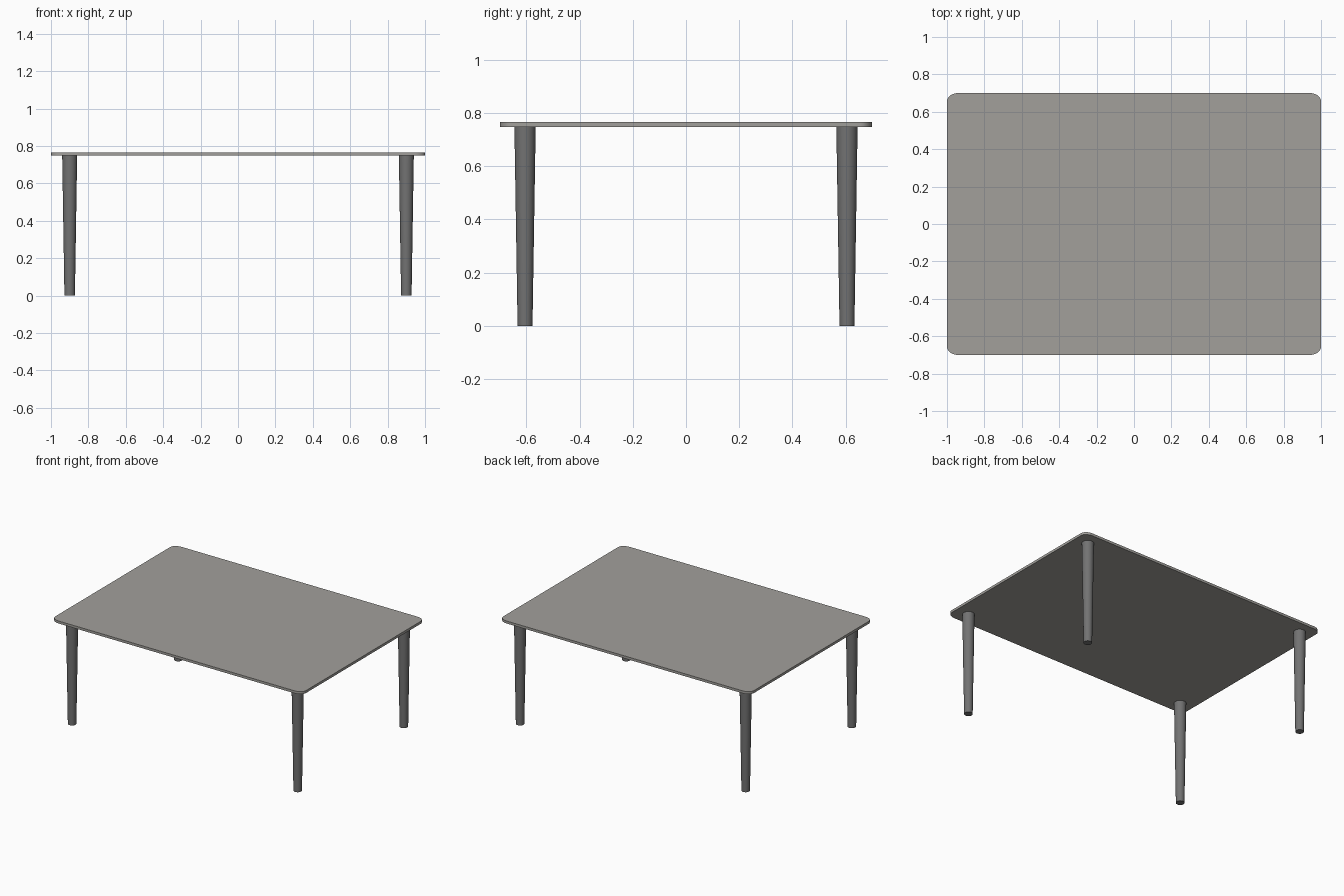
import bpy, bmesh, math

if "Cube" in bpy.data.objects:
    bpy.data.objects.remove(bpy.data.objects["Cube"])

def material(name, rgb):
    m = bpy.data.materials.new(name)
    m.diffuse_color = (*rgb, 1)
    m.use_nodes = True
    m.node_tree.nodes["Principled BSDF"].inputs["Base Color"].default_value = m.diffuse_color
    return m

top_grey = material("warm grey", (0.36, 0.35, 0.33))
leg_grey = material("dark grey", (0.17, 0.17, 0.17))

def finish(bm, name, mat):
    bmesh.ops.recalc_face_normals(bm, faces=bm.faces)
    mesh = bpy.data.meshes.new(name)
    bm.to_mesh(mesh)
    bm.free()
    mesh.materials.append(mat)
    ob = bpy.data.objects.new(name, mesh)
    bpy.context.collection.objects.link(ob)
    bpy.context.view_layer.objects.active = ob
    ob.select_set(True)
    bpy.ops.object.shade_smooth_by_angle(angle=math.radians(35))
    ob.select_set(False)
    return ob

# Table top: thin slab with softly rounded corners
HX, HY, RX, RY, Z0, Z1 = 1.0, 0.70, 0.06, 0.045, 0.748, 0.766
bm = bmesh.new()
outline = []
for k, (sx, sy) in enumerate([(1, 1), (-1, 1), (-1, -1), (1, -1)]):
    for i in range(9):
        a = math.pi / 2 * (k + i / 8)
        outline.append(bm.verts.new((sx * (HX - RX) + RX * math.cos(a),
                                     sy * (HY - RY) + RY * math.sin(a), Z0)))
base = bm.faces.new(outline)
up = bmesh.ops.extrude_face_region(bm, geom=[base], use_keep_orig=True)
bmesh.ops.translate(bm, vec=(0, 0, Z1 - Z0),
                    verts=[v for v in up["geom"] if isinstance(v, bmesh.types.BMVert)])
finish(bm, "table_top", top_grey)

# Four tapered round legs
for sx, xn in ((-1, "left"), (1, "right")):
    for sy, yn in ((-1, "front"), (1, "back")):
        bm = bmesh.new()
        bmesh.ops.create_cone(bm, cap_ends=True, segments=32,
                              radius1=0.028, radius2=0.040, depth=Z0)
        bmesh.ops.translate(bm, vec=(sx * 0.90, sy * 0.605, Z0 / 2), verts=bm.verts)
        finish(bm, f"{yn}_{xn}_leg", leg_grey)
